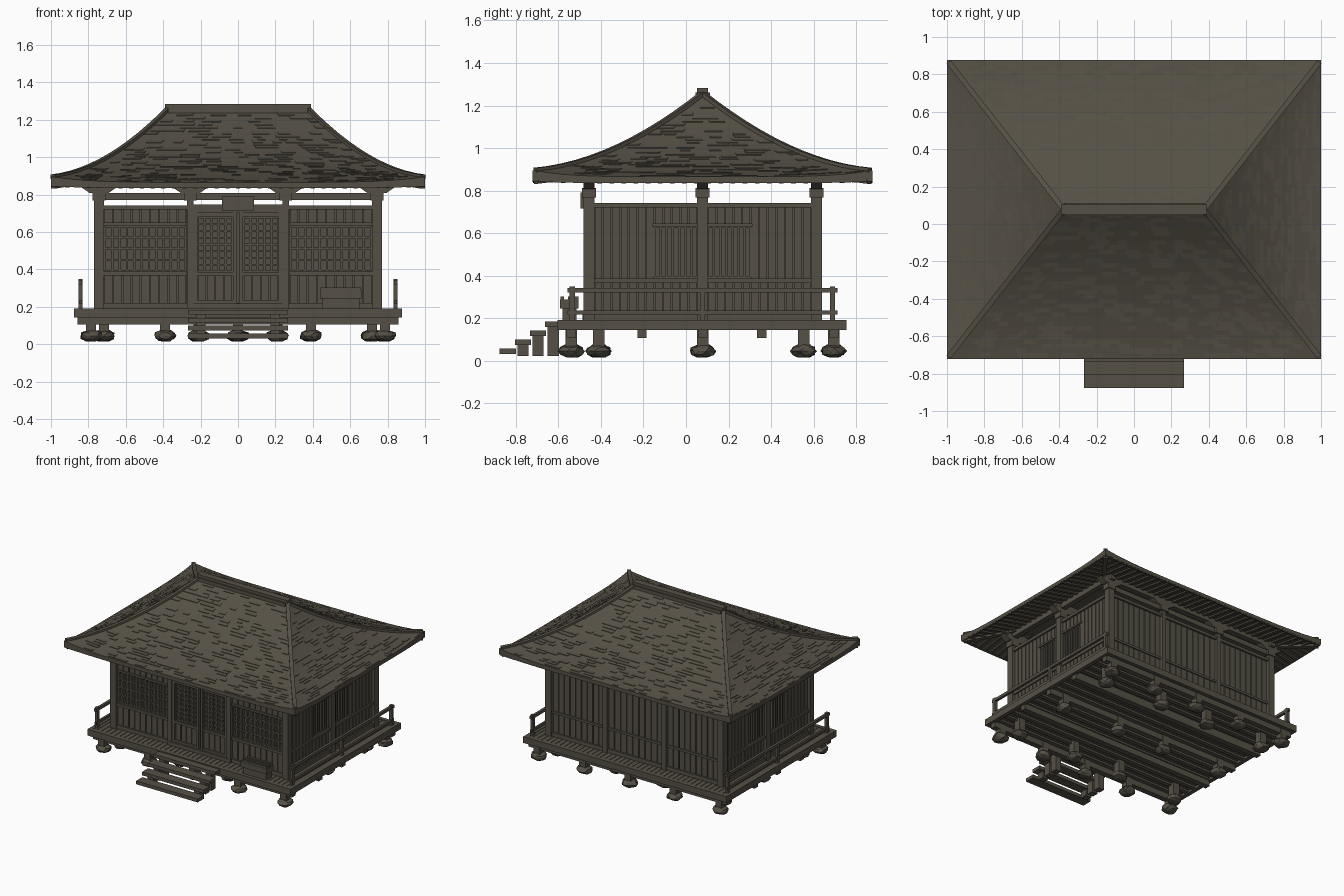
import bpy, bmesh, math, random
from mathutils import Vector

if "Cube" in bpy.data.objects:
    bpy.data.objects.remove(bpy.data.objects["Cube"])

random.seed(4)
CY = 0.078            # centre line of the building in y
HX, HY = 0.743, 0.535  # half spans between corner pillars
wood = bpy.data.materials.new("weathered_wood")
wood.diffuse_color = (0.092, 0.081, 0.060, 1)
wood.use_nodes = True
wood.node_tree.nodes["Principled BSDF"].inputs["Base Color"].default_value = wood.diffuse_color
parts = {}


def bm_of(name):
    return parts.setdefault(name, bmesh.new())


def hexa(name, p):
    """Solid from 8 points: bottom four, then top four."""
    bm = bm_of(name)
    v = [bm.verts.new(q) for q in p]
    for f in ((3, 2, 1, 0), (4, 5, 6, 7), (0, 1, 5, 4), (1, 2, 6, 5), (2, 3, 7, 6), (3, 0, 4, 7)):
        bm.faces.new([v[i] for i in f])


def box(name, x0, x1, y0, y1, z0, z1):
    hexa(name, [(x, y, z) for z in (z0, z1) for x, y in ((x0, y0), (x1, y0), (x1, y1), (x0, y1))])


def wbox(name, side, u0, u1, z0, z1, d0, d1):
    """Box on a wall: u along the wall, d outward from it."""
    if side in "FB":
        k = -1 if side == "F" else 1
        y = sorted((CY + k * (HY + d0), CY + k * (HY + d1)))
        box(name, u0, u1, y[0], y[1], z0, z1)
    else:
        k = 1 if side == "R" else -1
        x = sorted((k * (HX + d0), k * (HX + d1)))
        box(name, x[0], x[1], CY + u0, CY + u1, z0, z1)


def boards(name, side, u0, u1, z0, z1, n):
    w = (u1 - u0) / n
    wbox(name, side, u0, u1, z0, z1, -0.014, -0.004)
    for i in range(n):
        wbox(name, side, u0 + i * w + 0.003, u0 + (i + 1) * w - 0.003, z0, z1, -0.006, 0.005)


def lattice(name, side, u0, u1, z0, z1, nv, nh):
    wbox(name, side, u0, u1, z0, z1, -0.025, -0.018)
    for i in range(nv + 1):
        u = u0 + (u1 - u0) * i / nv
        wbox(name, side, u - 0.006, u + 0.006, z0, z1, -0.018, 0.006)
    for i in range(nh + 1):
        z = z0 + (z1 - z0) * i / nh
        wbox(name, side, u0, u1, z - 0.005, z + 0.005, -0.018, 0.003)


# ---- roof surface ----
def roof_pt(side, s, t, under=False):
    a, b = 1 - 0.625 * t, 0.8 * (1 - t)
    lift = 0.03 * abs(s) ** 5 * (1 - t) ** 3
    z = 0.841 + 0.12 * t + lift * 0.3 if under else 0.865 + 0.15 * t + 0.242 * t * t + lift
    x, y = {"F": (s * a, -b), "B": (-s * a, b), "R": (a, s * b), "L": (-a, -s * b)}[side]
    return Vector((x, CY + y, z))


bm = bm_of("roof")
for side in "FBRL":
    rings = [(0.4 * (1 - j / 4), True) for j in range(5)] + [(j / 14, False) for j in range(15)]
    grid = [[bm.verts.new(roof_pt(side, -1 + i / 12, t, u)) for i in range(25)] for t, u in rings]
    for r0, r1 in zip(grid, grid[1:]):
        for i in range(24):
            bm.faces.new((r0[i], r0[i + 1], r1[i + 1], r1[i]))
bmesh.ops.remove_doubles(bm, verts=bm.verts, dist=0.0004)
box("ceiling", -0.75, 0.75, CY - 0.48, CY + 0.48, 0.886, 0.892)

# shingles with lifted lower edges, in staggered courses
up = Vector((0, 0, 1))
for side, half in (("F", 1.0), ("B", 1.0), ("R", 0.8), ("L", 0.8)):
    for row in range(32):
        t = 0.012 + row * 0.03
        width = half * (1 - t) if side in "RL" else 1 - 0.625 * t
        for k in range(int(width * 13)):
            s = random.uniform(-0.93, 0.93)
            ds = min(random.uniform(0.02, 0.05) / width, 0.96 - abs(s))
            q = [roof_pt(side, s + e * ds, t + f) for e, f in ((-1, 0), (1, 0), (1, 0.03), (-1, 0.03))]
            hexa("shingles", [p - up * 0.004 for p in q] +
                 [p + up * h for p, h in zip(q, (0.004, 0.004, 0.001, 0.001))])

# hip ridges and top ridge
for side, s in (("F", -1), ("F", 1), ("B", -1), ("B", 1)):
    path = [roof_pt(side, s, 0.015 + 0.985 * i / 12) for i in range(13)]
    for p, q in zip(path, path[1:]):
        n = (q - p).cross(up).normalized() * 0.014
        lo, hi = up * -0.012, up * 0.011
        hexa("hip_ridges", [c + h for h in (lo, hi) for c in (p - n, p + n, q + n, q - n)])
box("ridge", -0.375, 0.375, CY - 0.034, CY + 0.034, 1.235, 1.262)
box("ridge", -0.39, 0.39, CY - 0.026, CY + 0.026, 1.262, 1.283)

# rafters under the eaves
for side in "FBRL":
    long = side in "FB"
    half, reach, ratio, dep = (1.0, 0.34, 1.28, 0.8) if long else (0.8, 0.27, 0.78, 0.625)
    n = int(2 * half / 0.058)
    for i in range(n + 1):
        u = -half + 0.03 + (2 * half - 0.06) * i / n
        t1 = min(reach, (half - abs(u)) * ratio) / dep
        w = 0.011
        row = []
        for t in (0.02, max(t1, 0.04)):
            h = half - (0.625 if long else 0.8) * t
            for e in (-w, w):
                row.append(roof_pt(side, max(-1, min(1, (u + e) / h)), t, True))
        row = [row[0], row[1], row[3], row[2]]
        hexa("rafters", [p - up * 0.011 for p in row] + [p + up * 0.002 for p in row])
    # fascia board along the eave
    for i in range(24):
        a, b, c, d = (roof_pt(side, -1 + (i + f) / 12, t, True) for f, t in ((0, 0.002), (1, 0.002), (1, 0.02), (0, 0.02)))
        hexa("eave_boards", [p - up * 0.007 for p in (a, b, c, d)] + [p + up * 0.01 for p in (a, b, c, d)])
for side, s in (("F", -1), ("F", 1), ("B", -1), ("B", 1)):
    p, q = roof_pt(side, s, 0.02, True), roof_pt(side, s, 0.4, True)
    n = (q - p).cross(up).normalized() * 0.016
    hexa("hip_rafters", [c + up * h for h in (-0.02, 0.004) for c in (p - n, p + n, q + n, q - n)])

# ---- pillars, capitals, brackets and beams ----
for ky in (-1, 0, 1):
    y = CY + ky * HY
    for x in (-HX, -0.255, 0.255, HX):
        if ky == 0 and abs(x) < 0.5:
            continue
        w = 0.026 if abs(x) > 0.5 else 0.018
        box("pillars", x - w, x + w, y - 0.026, y + 0.026, 0.19, 0.77)
        box("capitals", x - 0.034, x + 0.034, y - 0.033, y + 0.033, 0.768, 0.812)
        hexa("brackets", [(x + a, y + b, 0.808) for a, b in ((-.05, -.026), (.05, -.026), (.05, .026), (-.05, .026))] +
             [(x + a, y + b, 0.842) for a, b in ((-.1, -.026), (.1, -.026), (.1, .026), (-.1, .026))])
    box("head_beams", -HX, HX, y - 0.018, y + 0.018, 0.77, 0.808)
    box("roof_plates", -0.8, 0.8, y - 0.022, y + 0.022, 0.84, 0.886)
for k in (-1, 1):
    box("roof_plates", k * HX - 0.02, k * HX + 0.02, CY - 0.58, CY + 0.58, 0.84, 0.885)

# ---- walls ----
for side, h in (("F", HX), ("B", HX), ("R", HY), ("L", HY)):
    for z0, z1, d in ((0.19, 0.22, 0.016), (0.72, 0.742, 0.02)):
        wbox("wall_rails", side, -h, h, z0, z1, -0.015, d)
for k in (-1, 1):   # front bays
    u0, u1 = sorted((k * 0.275, k * 0.717))
    wbox("wall_rails", "F", u0, u1, 0.368, 0.388, -0.015, 0.018)
    wbox("wall_rails", "F", u0, u1, 0.634, 0.65, -0.015, 0.014)
    boards("front_boards", "F", u0, u1, 0.22, 0.368, 9)
    boards("front_boards", "F", u0, u1, 0.65, 0.72, 9)
    lattice("front_windows", "F", u0 + 0.006, u1 - 0.006, 0.392, 0.63, 11, 4)
    # doors
    d0, d1 = sorted((k * 0.008, k * 0.237))
    for a, b in ((d0, d0 + 0.02), (d1 - 0.02, d1)):
        wbox("door_frames", "F", a, b, 0.215, 0.70, -0.012, 0.018)
    for z in (0.215, 0.365, 0.68):
        wbox("door_frames", "F", d0, d1, z, z + 0.02, -0.012, 0.016)
    boards("door_boards", "F", d0 + 0.02, d1 - 0.02, 0.235, 0.365, 4)
    lattice("door_lattice", "F", d0 + 0.02, d1 - 0.02, 0.388, 0.678, 5, 8)
wbox("lintel", "F", -0.262, 0.262, 0.70, 0.748, -0.01, 0.026)
wbox("lintel", "F", -0.085, 0.085, 0.715, 0.79, 0.02, 0.04)
wbox("door_sill", "F", -0.262, 0.262, 0.19, 0.218, -0.01, 0.03)

for u0, u1 in ((-0.717, -0.273), (-0.237, 0.237), (0.273, 0.717)):   # back
    boards("back_boards", "B", u0, u1, 0.22, 0.72, 9)
wbox("wall_rails", "B", -HX, HX, 0.368, 0.386, -0.01, 0.014)

for side in "RL":   # ends with a central lattice window
    wbox("wall_rails", side, -HY, HY, 0.366, 0.386, -0.01, 0.016)
    for k in (-1, 1):
        a, b = sorted((k * 0.025, k * 0.51))
        boards("side_boards", side, a, b, 0.22, 0.366, 12)
        c, d = sorted((k * 0.225, k * 0.51))
        boards("side_boards", side, c, d, 0.386, 0.72, 7)
        e, f = sorted((k * 0.025, k * 0.225))
        boards("side_boards", side, e, f, 0.645, 0.72, 5)
        lattice("side_windows", side, e, f, 0.392, 0.628, 7, 1)
    wbox("wall_rails", side, -0.235, 0.235, 0.63, 0.645, -0.01, 0.014)

# ---- veranda deck ----
Y0, Y1 = -0.605, 0.755
n = 44
for i in range(n):
    w = 1.72 / n
    x = -0.86 + i * w
    box("deck_planks", x + 0.002, x + w - 0.002, Y0 + 0.02, Y1 - 0.02, 0.165, 0.188)
box("floor", -HX, HX, CY - HY, CY + HY, 0.17, 0.195)
for y in (Y0, Y1 - 0.03):
    box("deck_edge", -0.878, 0.878, y, y + 0.03, 0.143, 0.192)
for k in (-1, 1):
    box("deck_edge", k * 0.862 - 0.016, k * 0.862 + 0.016, Y0 + 0.03, Y1 - 0.03, 0.143, 0.192)
for y in (-0.54, -0.207, CY, 0.357, 0.695):
    box("deck_joists", -0.858, 0.858, y - 0.022, y + 0.022, 0.105, 0.166)
for i in range(16):   # narrow battens below the planks
    y = -0.54 + 1.235 * (i + 0.5) / 16
    box("deck_battens", -0.85, 0.85, y - 0.017, y + 0.017, 0.15, 0.166)

# short posts on rough foundation stones
spots = [(x, y) for x in (-0.786, -0.39, 0, 0.39, 0.786) for y in (-0.54, 0.695)]
spots += [(x, y) for x in (-0.716, -0.21, 0.21, 0.716) for y in (-0.41, CY, 0.554)]
for x, y in spots:
    box("short_posts", x - 0.027, x + 0.027, y - 0.027, y + 0.027, 0.06, 0.166)
    bm = bm_of("foundation_stones")
    for v in bmesh.ops.create_icosphere(bm, subdivisions=2, radius=1)["verts"]:
        j = random.uniform(0.85, 1.1)
        v.co = Vector((x + v.co.x * 0.06 * j, y + v.co.y * 0.06 * j,
                       0.045 + max(-0.03, min(0.03, v.co.z * 0.034 * j))))

# side railings
for k in (-1, 1):
    x = k * 0.843
    for y in (-0.535, CY, 0.69):
        box("railing_posts", x - 0.011, x + 0.011, y - 0.012, y + 0.012, 0.19, 0.348 if y != CY else 0.325)
    box("railing_bars", x - 0.01, x + 0.01, -0.557, 0.712, 0.32, 0.342)
    box("railing_bars", x - 0.008, x + 0.008, -0.557, 0.712, 0.216, 0.236)

# front steps with supports
for i in range(4):
    y, z = -0.877 + 0.0715 * i, 0.03 + 0.0425 * i
    box("step_treads", -0.266, 0.266, y, y + 0.076, z, z + 0.026)
    for x in (-0.2, 0.2):
        if i:
            box("step_supports", x - 0.025, x + 0.025, y + 0.012, y + 0.064, 0.022, z)

# offering box on the veranda
box("offering_box", 0.45, 0.65, -0.58, -0.515, 0.19, 0.245)
box("offering_box", 0.438, 0.662, -0.592, -0.505, 0.245, 0.287)
for y in (-0.59, -0.556, -0.522):
    box("offering_box_slats", 0.442, 0.658, y, y + 0.016, 0.287, 0.302)

# ---- make objects ----
for name, bm in parts.items():
    bmesh.ops.recalc_face_normals(bm, faces=bm.faces)
    me = bpy.data.meshes.new(name)
    bm.to_mesh(me)
    bm.free()
    me.materials.append(wood)
    bpy.context.scene.collection.objects.link(bpy.data.objects.new(name, me))
